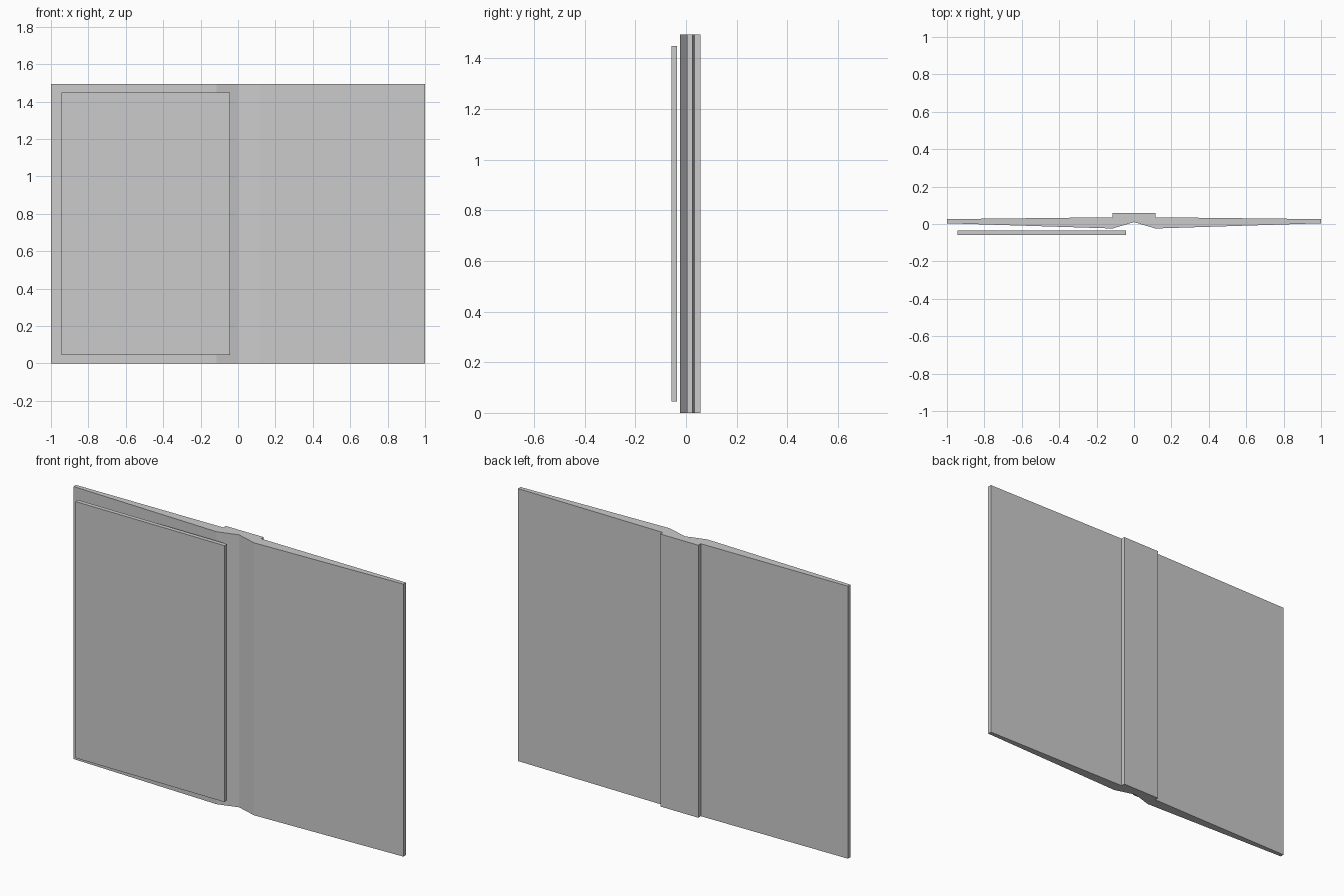
import bpy, bmesh

if "Cube" in bpy.data.objects:
    bpy.data.objects.remove(bpy.data.objects["Cube"])


def extrude_profile(name, points, z0, z1):
    """Flat-faced prism from an (x, y) outline."""
    bm = bmesh.new()
    face = bm.faces.new([bm.verts.new((x, y, z0)) for x, y in points])
    result = bmesh.ops.extrude_face_region(bm, geom=[face])
    top = [v for v in result["geom"] if isinstance(v, bmesh.types.BMVert)]
    bmesh.ops.translate(bm, verts=top, vec=(0, 0, z1 - z0))
    bmesh.ops.recalc_face_normals(bm, faces=bm.faces)
    mesh = bpy.data.meshes.new(name)
    bm.to_mesh(mesh)
    bm.free()
    obj = bpy.data.objects.new(name, mesh)
    bpy.context.collection.objects.link(obj)
    return obj


# Open folder: right half outline from the spine back to the front, then mirrored
half = [(0.115, 0.058), (0.115, 0.036), (1.0, 0.026), (1.0, 0.004), (0.115, -0.024)]
outline = half + [(0, 0.01)] + [(-x, y) for x, y in reversed(half)]
extrude_profile("open_cover", outline, 0, 1.493)

# Thin panel floating in front of the left half
panel = [(-0.945, -0.058), (-0.042, -0.058), (-0.042, -0.035), (-0.945, -0.035)]
extrude_profile("left_panel", panel, 0.044, 1.449)
